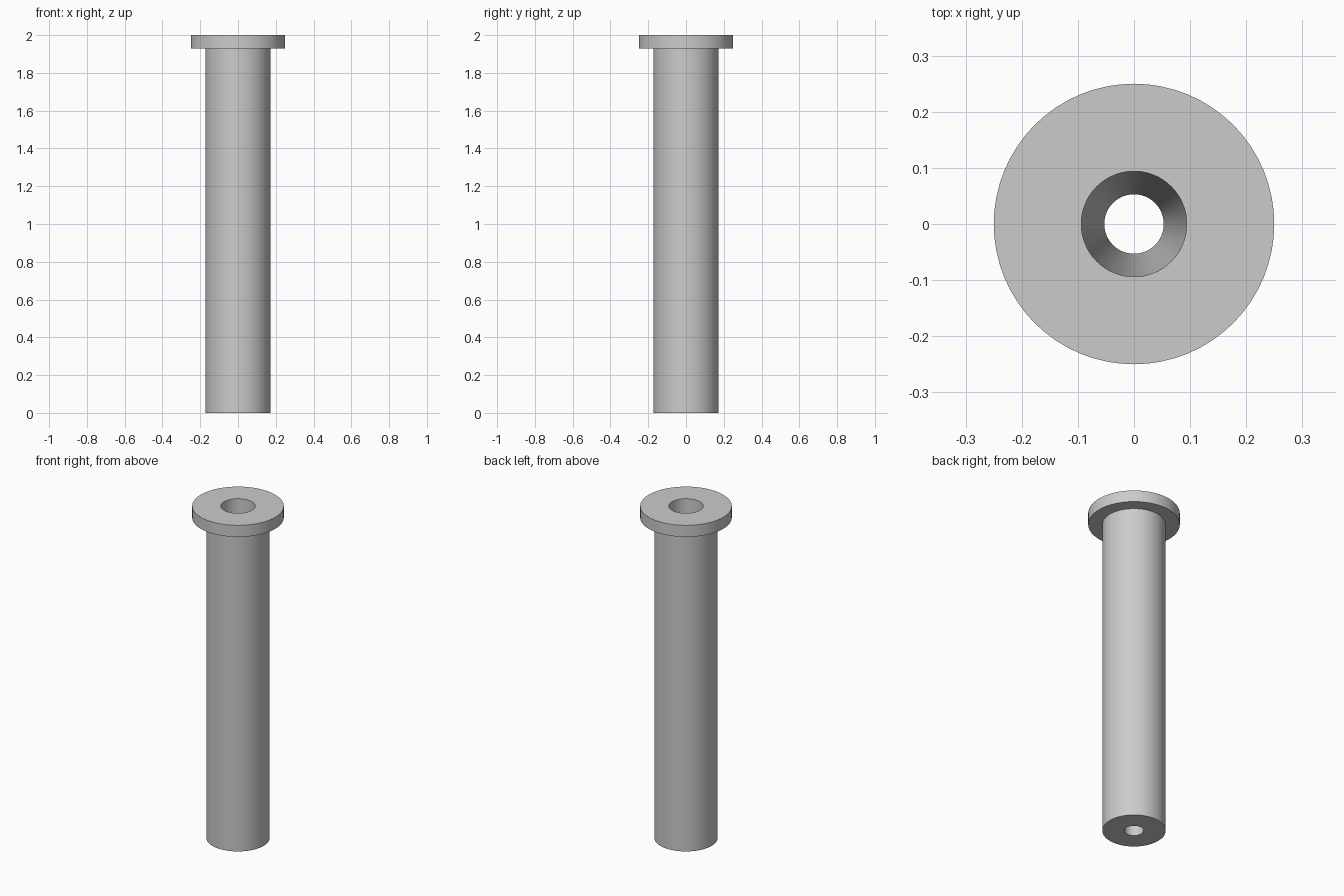
import bpy, bmesh, math

cube = bpy.data.objects.get("Cube")
if cube:
    bpy.data.objects.remove(cube, do_unlink=True)

SEGMENTS = 64

# Single plain grey
grey = bpy.data.materials.new("light_grey")
grey.use_nodes = True
colour = (0.6, 0.6, 0.6, 1)
grey.diffuse_color = colour
grey.node_tree.nodes["Principled BSDF"].inputs["Base Color"].default_value = colour


def lathe(name, profile):
    """Revolve a closed (radius, height) profile around the z axis."""
    bm = bmesh.new()
    verts = [bm.verts.new((r, 0, z)) for r, z in profile]
    edges = [bm.edges.new((v, verts[(i + 1) % len(verts)])) for i, v in enumerate(verts)]
    bmesh.ops.spin(bm, geom=verts + edges, axis=(0, 0, 1), cent=(0, 0, 0),
                   angle=math.tau, steps=SEGMENTS)
    bmesh.ops.remove_doubles(bm, verts=bm.verts, dist=0.0001)
    bmesh.ops.recalc_face_normals(bm, faces=bm.faces)
    mesh = bpy.data.meshes.new(name)
    bm.to_mesh(mesh)
    bm.free()
    mesh.materials.append(grey)
    obj = bpy.data.objects.new(name, mesh)
    bpy.context.collection.objects.link(obj)
    bpy.ops.object.select_all(action='DESELECT')
    obj.select_set(True)
    bpy.context.view_layer.objects.active = obj
    bpy.ops.object.shade_smooth_by_angle(angle=math.radians(30))
    return obj


# Flanged sleeve: tapered bore, straight shaft, wide flange on top
lathe("flanged_sleeve", [
    (0.053, 0), (0.173, 0), (0.173, 1.93),
    (0.25, 1.93), (0.25, 2), (0.094, 2),
])
